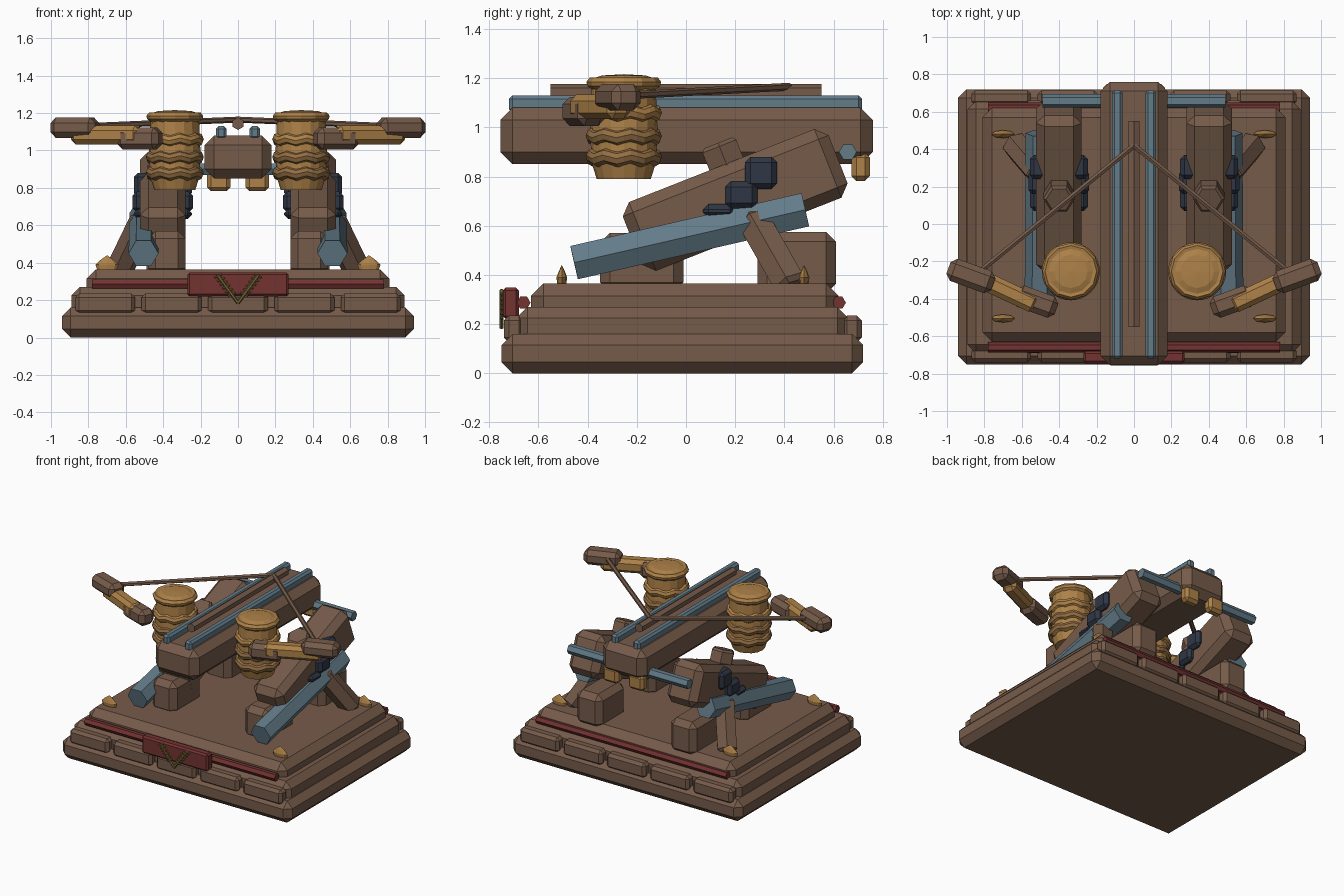
import bpy, bmesh
from math import sin, cos, pi, radians
from mathutils import Vector, Matrix, Euler

cube = bpy.data.objects.get("Cube")
if cube:
    bpy.data.objects.remove(cube, do_unlink=True)


def material(name, rgb):
    m = bpy.data.materials.new(name)
    m.use_nodes = True
    m.diffuse_color = (*rgb, 1)
    m.node_tree.nodes["Principled BSDF"].inputs["Base Color"].default_value = (*rgb, 1)
    return m


WOOD = material("brown wood", (0.18, 0.105, 0.068))
GOLD = material("warm gold", (0.42, 0.22, 0.065))
BRONZE = material("dark bronze", (0.29, 0.155, 0.055))
STEEL = material("blue steel", (0.125, 0.2, 0.25))
IRON = material("dark iron", (0.028, 0.037, 0.058))
RED = material("dull red", (0.17, 0.033, 0.031))
OLIVE = material("olive gold", (0.19, 0.14, 0.035))


def finish(name, bm, mat, matrix):
    bmesh.ops.recalc_face_normals(bm, faces=bm.faces)
    mesh = bpy.data.meshes.new(name)
    bm.to_mesh(mesh)
    bm.free()
    mesh.materials.append(mat)
    ob = bpy.data.objects.new(name, mesh)
    ob.matrix_world = matrix
    bpy.context.collection.objects.link(ob)
    return ob


def box(name, loc, size, mat, bevel=0.03, rot=(0, 0, 0)):
    """Chamfered block; rotation in degrees."""
    bm = bmesh.new()
    bmesh.ops.create_cube(bm, size=1)
    bmesh.ops.scale(bm, vec=size, verts=bm.verts)
    bmesh.ops.bevel(bm, geom=bm.edges[:], offset=bevel, segments=1, affect='EDGES')
    turn = Euler([radians(a) for a in rot]).to_matrix().to_4x4()
    return finish(name, bm, mat, Matrix.Translation(loc) @ turn)


def span(name, low, high, mat, bevel=0.03):
    """Chamfered block between two corners."""
    a, b = Vector(low), Vector(high)
    return box(name, (a + b) / 2, b - a, mat, bevel)


def lathe(name, profile, sides, mat, matrix, wave=0):
    """Turned solid from (radius, height) pairs, with optional wavy rim."""
    bm = bmesh.new()
    rings = []
    for r, z in profile:
        angles = [2 * pi * i / sides for i in range(sides)]
        rings.append([bm.verts.new((r * cos(a), r * sin(a), z + wave * sin(8 * a))) for a in angles])
    for lo, hi in zip(rings, rings[1:]):
        for i in range(sides):
            j = (i + 1) % sides
            bm.faces.new((lo[i], lo[j], hi[j], hi[i]))
    bm.faces.new(rings[0])
    bm.faces.new(rings[-1])
    bmesh.ops.remove_doubles(bm, verts=bm.verts, dist=0.0001)
    return finish(name, bm, mat, matrix)


def rod(name, a, b, r, mat, sides=6, side_axis=(1, 0, 0), chamfer=0.0):
    """Polygonal bar from a to b with a corner facing side_axis."""
    a, b = Vector(a), Vector(b)
    z = (b - a).normalized()
    y = z.cross(Vector(side_axis)).normalized()
    x = y.cross(z)
    m = Matrix((x, y, z)).transposed().to_4x4()
    m.translation = a
    n = (b - a).length
    profile = [(r, 0), (r, n)]
    if chamfer:
        profile = [(r - chamfer, 0), (r, chamfer), (r, n - chamfer), (r - chamfer, n)]
    return lathe(name, profile, sides, mat, m)


# Stepped base
span("base_lower", (-0.94, -0.75, 0), (0.94, 0.72, 0.16), WOOD, 0.045)
span("base_middle", (-0.89, -0.69, 0.1), (0.89, 0.66, 0.27), WOOD, 0.045)
span("base_upper", (-0.81, -0.63, 0.2), (0.81, 0.62, 0.365), WOOD, 0.05)

# Trim blocks and red rails on front and back
for side, y in (("front", -0.7), ("back", 0.675)):
    for i in range(5):
        box(f"{side}_trim_block", ((i - 2) * 0.355, y, 0.18), (0.32, 0.08, 0.11), WOOD, 0.02)
for side, y in (("front", -0.66), ("back", 0.622)):
    rod(f"{side}_red_rail", (-0.78, y, 0.287), (0.78, y, 0.287), 0.028, RED, side_axis=(0, 1, 0))

# Front plaque with twisted trim
span("front_plaque", (-0.27, -0.745, 0.22), (0.27, -0.68, 0.348), RED, 0.012)
for s in (-1, 1):
    top, foot = Vector((s * 0.11, -0.75, 0.335)), Vector((0, -0.75, 0.185))
    rod("plaque_trim", top, foot, 0.009, OLIVE)
    for i in range(6):
        p = top.lerp(foot, 0.04 + i * 0.13)
        box("plaque_trim_twist", p, (0.045, 0.012, 0.011), OLIVE, 0.003, (0, s * 25, 0))

# Main stock, rails and slide
span("main_stock", (-0.178, -0.755, 0.85), (0.178, 0.76, 1.08), WOOD, 0.05)
rod("slide", (0, -0.55, 1.143), (0, 0.55, 1.143), 0.033, WOOD, side_axis=(0, 0, 1))
rod("rear_crossbar", (-0.49, 0.658, 0.9), (0.49, 0.658, 0.9), 0.036, STEEL, side_axis=(0, 1, 0))

tilt = 21.5
up = Vector((0, -sin(radians(tilt)), cos(radians(tilt))))

for s in (-1, 1):
    # Stock fittings
    span("stock_rail", (s * 0.09 - 0.028, -0.72, 1.06), (s * 0.09 + 0.028, 0.715, 1.13), STEEL, 0.014)
    box("rear_bracket", (s * 0.103, 0.71, 0.84), (0.125, 0.075, 0.115), GOLD, 0.02)

    # Corner studs
    for y in (-0.505, 0.48):
        m = Matrix.Translation((s * 0.7, y, 0.355)) @ Matrix.Diagonal((1, 0.35, 1, 1))
        lathe("corner_stud", [(0.05, 0), (0.062, 0.035), (0.035, 0.06), (0, 0.085)], 8, GOLD, m)

    # Sloping side beam, its pedestals and peg
    box("side_beam", (s * 0.402, 0.2, 0.705), (0.245, 0.9, 0.3), WOOD, 0.045, (tilt, 0, 0))
    box("front_pedestal", (s * 0.38, -0.18, 0.45), (0.2, 0.34, 0.24), WOOD, 0.04)
    box("rear_pedestal", (s * 0.385, 0.45, 0.45), (0.21, 0.32, 0.25), WOOD, 0.04)
    peg = Vector((s * 0.4, 0.2, 0.76))
    rod("beam_peg", peg, peg + up * 0.19, 0.085, WOOD, chamfer=0.015)

    # Steel strut and outer brace
    rod("steel_strut", (s * 0.505, -0.455, 0.45), (s * 0.5, 0.485, 0.665), 0.08, STEEL)
    a, b = Vector((s * 0.5, 0.265, 0.64)), Vector((s * 0.64, 0.43, 0.35))
    rod("outer_brace", a, b, 0.075, WOOD, chamfer=0.02)

    # Iron clamps through the side beam
    for y, z, h, w in ((0.305, 0.815, 0.13, 0.31), (0.225, 0.725, 0.11, 0.325), (0.135, 0.66, 0.055, 0.31)):
        box("iron_clamp", (s * 0.402, y, z), (w, 0.13, h), IRON, 0.022)

    # Torsion drum with wavy bindings and cap
    drum = Matrix.Translation((s * 0.338, -0.253, 0))
    lathe("torsion_drum", [(0.11, 0.79), (0.132, 0.86), (0.137, 1.0), (0.13, 1.16), (0.13, 1.18)], 16, GOLD, drum)
    for z in (0.88, 0.965, 1.06):
        ring = [(0.125, z - 0.035), (0.147, z - 0.022), (0.155, z), (0.147, z + 0.02), (0.125, z + 0.03)]
        lathe("drum_binding", ring, 32, BRONZE if z < 1 else GOLD, drum, 0.007)
    cap = [(0.125, 1.15), (0.148, 1.168), (0.152, 1.185), (0.138, 1.203), (0.12, 1.2), (0.09, 1.211), (0, 1.216)]
    lathe("drum_cap", cap, 12, GOLD, drum)

    # Bow limb in three overlapping sections
    box("limb_inner", (s * 0.525, -0.415, 1.065), (0.235, 0.12, 0.118), WOOD, 0.03, (0, 0, s * 20))
    box("limb_middle", (s * 0.7, -0.35, 1.083), (0.4, 0.1, 0.1), GOLD, 0.025, (0, 0, s * 25))
    box("limb_outer", (s * 0.872, -0.278, 1.122), (0.255, 0.125, 0.108), WOOD, 0.03, (0, 0, s * 20))

    # Bowstring half
    rod("bowstring", (s * 0.82, -0.25, 1.13), (0, 0.42, 1.165), 0.016, WOOD, side_axis=(0, 0, 1))
